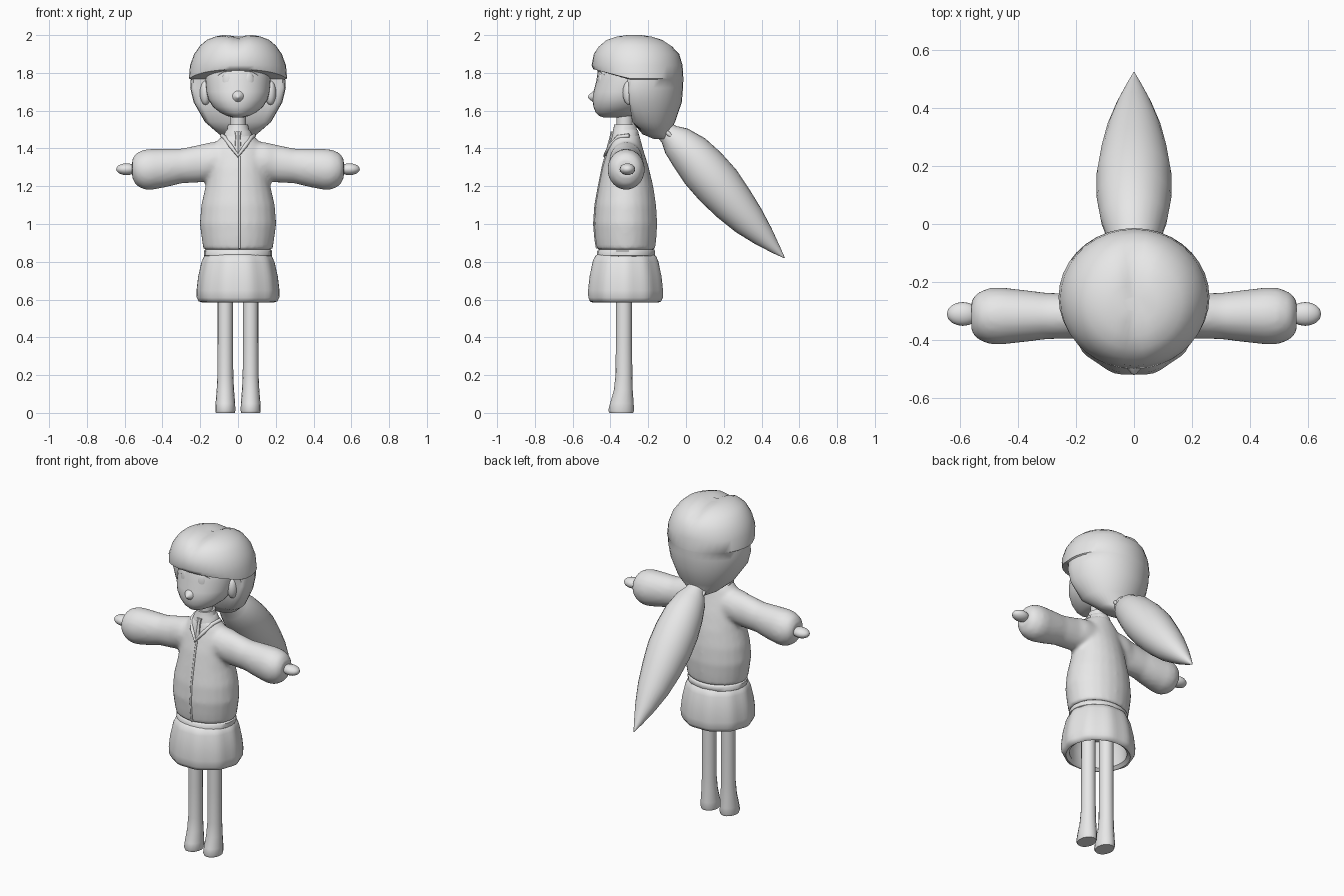
import bpy, bmesh, math
from mathutils import Vector as V

if "Cube" in bpy.data.objects:
    bpy.data.objects.remove(bpy.data.objects["Cube"])

grey = bpy.data.materials.new("plain_grey")
grey.diffuse_color = (0.8, 0.8, 0.8, 1)
grey.use_nodes = True
grey.node_tree.nodes["Principled BSDF"].inputs["Base Color"].default_value = grey.diffuse_color


def finish(ob, angle=50):
    if not ob.data.materials:
        ob.data.materials.append(grey)
    bpy.ops.object.select_all(action='DESELECT')
    ob.select_set(True)
    bpy.context.view_layer.objects.active = ob
    bpy.ops.object.shade_smooth_by_angle(angle=math.radians(angle))
    return ob


def loft(name, rings, n=24, shape=None, angle=50):
    """Skin elliptical rings (centre, u, v) and cap both ends."""
    bm = bmesh.new()
    loops = []
    for i, (c, u, v) in enumerate(rings):
        loop = []
        for k in range(n):
            a = 2 * math.pi * k / n
            p = V(c) + V(u) * math.cos(a) + V(v) * math.sin(a)
            loop.append(bm.verts.new(shape(i, p, a) if shape else p))
        loops.append(loop)
    for a, b in zip(loops, loops[1:]):
        for k in range(n):
            bm.faces.new((a[k], a[(k + 1) % n], b[(k + 1) % n], b[k]))
    bm.faces.new(loops[0][::-1])
    bm.faces.new(loops[-1])
    bmesh.ops.recalc_face_normals(bm, faces=bm.faces)
    me = bpy.data.meshes.new(name)
    bm.to_mesh(me)
    bm.free()
    ob = bpy.data.objects.new(name, me)
    bpy.context.collection.objects.link(ob)
    return finish(ob, angle)


def stack(rows, x=0):
    """Horizontal rings from (z, half width, front y, back y)."""
    return [((x, (f + b) / 2, z), (w, 0, 0), (0, (b - f) / 2, 0)) for z, w, f, b in rows]


def ball(name, loc, size, rot=(0, 0, 0)):
    bpy.ops.mesh.primitive_uv_sphere_add(segments=16, ring_count=10, location=loc, rotation=rot)
    ob = bpy.context.object
    ob.name = name
    ob.scale = size
    return finish(ob)


def tube(name, pts, r):
    cu = bpy.data.curves.new(name, 'CURVE')
    cu.dimensions = '3D'
    cu.bevel_depth = r
    cu.bevel_resolution = 2
    cu.use_fill_caps = True
    sp = cu.splines.new('POLY')
    sp.points.add(len(pts) - 1)
    for q, p in zip(sp.points, pts):
        q.co = (*p, 1)
    cu.materials.append(grey)
    ob = bpy.data.objects.new(name, cu)
    bpy.context.collection.objects.link(ob)


# Jacket: torso and two puffy sleeves fused together
torso = loft("jacket", stack([
    (.862, .17, -.46, -.175), (.868, .184, -.472, -.163), (.92, .192, -.48, -.157),
    (1.0, .203, -.487, -.152), (1.1, .195, -.48, -.158), (1.2, .172, -.462, -.173),
    (1.3, .158, -.442, -.197), (1.38, .15, -.418, -.222), (1.43, .12, -.402, -.236),
    (1.465, .085, -.392, -.245), (1.48, .06, -.385, -.25)]))
sleeve = [(.06, 1.33, .09, .11), (.15, 1.332, .088, .1), (.2, 1.32, .078, .1),
          (.3, 1.307, .08, .092), (.38, 1.297, .09, .102), (.46, 1.289, .099, .109),
          (.5, 1.288, .097, .105), (.54, 1.29, .08, .085), (.56, 1.293, .055, .05)]
for s in (-1, 1):
    arm = loft("sleeve", [((s * x, -.317, z), (0, hy, 0), (0, 0, hz)) for x, z, hy, hz in sleeve])
    torso.select_set(True)
    bpy.context.view_layer.objects.active = torso
    bpy.ops.object.join()
rm = torso.modifiers.new("fuse", 'REMESH')
rm.mode = 'VOXEL'
rm.voxel_size = .013
rm.use_smooth_shade = True
sm = torso.modifiers.new("soften", 'SMOOTH')
sm.iterations = 4

# Front seam and V-shaped neckline
tube("front_seam", [(.008, y, z) for z, y in
     ((.87, -.471), (.92, -.479), (1.0, -.486), (1.1, -.479), (1.2, -.461), (1.3, -.441), (1.36, -.425))], .006)
tube("neckline", [(-.085, -.3, 1.468), (-.072, -.36, 1.46), (-.04, -.403, 1.415), (0, -.427, 1.362),
                  (.04, -.403, 1.415), (.072, -.36, 1.46), (.085, -.3, 1.468)], .011)

# Shirt collar, tie and neck
loft("shirt_collar", stack([(1.44, .085, -.395, -.245), (1.49, .068, -.388, -.252),
                            (1.5, .058, -.385, -.26), (1.527, .053, -.38, -.265)]), angle=30)
loft("tie", stack([(1.375, .008, -.428, -.39), (1.40, .022, -.421, -.37),
                   (1.465, .015, -.404, -.36), (1.49, .022, -.399, -.35)]), 8, angle=30)
loft("neck", stack([(1.48, .042, -.368, -.282), (1.6, .042, -.368, -.282)]))

# Waistband and softly pleated hollow skirt
loft("waistband", stack([(.826, .172, -.465, -.17), (.832, .18, -.472, -.163),
                         (.858, .18, -.47, -.163), (.866, .17, -.46, -.17)]))


def pleat(i, p, a):
    c = V((0, -.32, p.z))
    return c + (p - c) * (1 + .016 * math.cos(10 * a) * (1 <= i <= 6))


skirt = [(.84, .16), (.83, .176), (.80, .19), (.72, .208), (.65, .216), (.61, .215), (.59, .205),
         (.585, .19), (.6, .17), (.68, .168), (.76, .15)]
loft("skirt", stack([(z, w, -.32 - w * .93, -.32 + w * .93) for z, w in skirt]), 60, pleat)

# Legs with simple feet, and hands
leg = [(0, .05, -.405, -.28), (.012, .053, -.412, -.275), (.05, .052, -.402, -.277),
       (.12, .046, -.382, -.282), (.2, .042, -.373, -.284), (.4, .041, -.371, -.286), (.78, .041, -.37, -.286)]
for s, side in ((-1, "left"), (1, "right")):
    loft(side + "_leg", stack(leg, s * .067), 16)
    ball(side + "_hand", (s * .59, -.31, 1.29), (.055, .041, .031))

# Head with pointed chin and small nose
loft("head", stack([(1.565, .03, -.44, -.29), (1.572, .06, -.46, -.28), (1.59, .095, -.478, -.25),
                    (1.62, .132, -.49, -.2), (1.66, .157, -.495, -.17), (1.7, .168, -.49, -.15),
                    (1.76, .173, -.474, -.13), (1.83, .172, -.465, -.12), (1.9, .14, -.43, -.15)]), 32)
loft("nose", [((0, y, z), (w, 0, 0), (0, 0, w)) for y, z, w in
              ((-.47, 1.675, .045), (-.498, 1.674, .024), (-.514, 1.673, .01), (-.52, 1.672, .003))], 12)
for s, side in ((-1, "left"), (1, "right")):
    ball(side + "_ear", (s * .172, -.3, 1.695), (.03, .035, .065))
    ball(side + "_eye", (s * .06, -.453, 1.755), (.026, .012, .05), (0, 0, s * .3))
    tube(side + "_eyebrow", [(s * .035, -.463, 1.812), (s * .075, -.452, 1.81), (s * .105, -.43, 1.79)], .005)

# Hair cap: full fringe above, open at the face below, gathered toward the back
hair_rows = [(1.45, .045, -.17, -.09), (1.475, .1, -.23, -.095), (1.54, .175, -.36, -.058),
             (1.645, .235, -.48, -.022), (1.72, .253, -.49, -.016), (1.765, .25, -.48, -.014),
             (1.77, .26, -.49, -.014), (1.84, .254, -.5, -.018), (1.9, .232, -.488, -.036),
             (1.945, .2, -.465, -.07), (1.975, .165, -.43, -.115), (1.992, .12, -.385, -.165),
             (2.0, .08, -.34, -.21), (2.002, .04, -.3, -.25)]
face_edge = {2: -.285, 3: -.3, 4: -.305, 5: -.31}


def hair_shape(i, p, a):
    if i in face_edge:
        p.y = max(p.y, face_edge[i])
    if 5 <= i <= 6:
        p.z += .26 * max(0, -.3 - p.y)
    if i >= 9:
        p.z -= .016 * math.exp(-(p.x / .035) ** 2)
    return p


loft("hair", stack(hair_rows), 36, hair_shape)

# Ponytail along a slanting path, with a hair tie at its root
path = [(-.13, 1.51, .05), (-.09, 1.475, .058), (-.05, 1.44, .088), (.02, 1.375, .113), (.09, 1.295, .126),
        (.17, 1.205, .127), (.25, 1.11, .113), (.33, 1.02, .092), (.41, .935, .06), (.48, .862, .025), (.522, .82, .002)]
rings = []
for k, (y, z, r) in enumerate(path):
    a, b = path[max(k - 1, 0)], path[min(k + 1, len(path) - 1)]
    d = V((0, b[0] - a[0], b[1] - a[1])).normalized()
    rings.append(((0, y, z), (r * 1.02, 0, 0), V((0, -d.z, d.y)) * r))
loft("ponytail", rings)
bpy.ops.mesh.primitive_torus_add(location=(0, -.092, 1.477), rotation=(math.radians(138), 0, 0),
                                 major_radius=.058, minor_radius=.011, major_segments=24, minor_segments=8)
bpy.context.object.name = "hair_tie"
finish(bpy.context.object)
